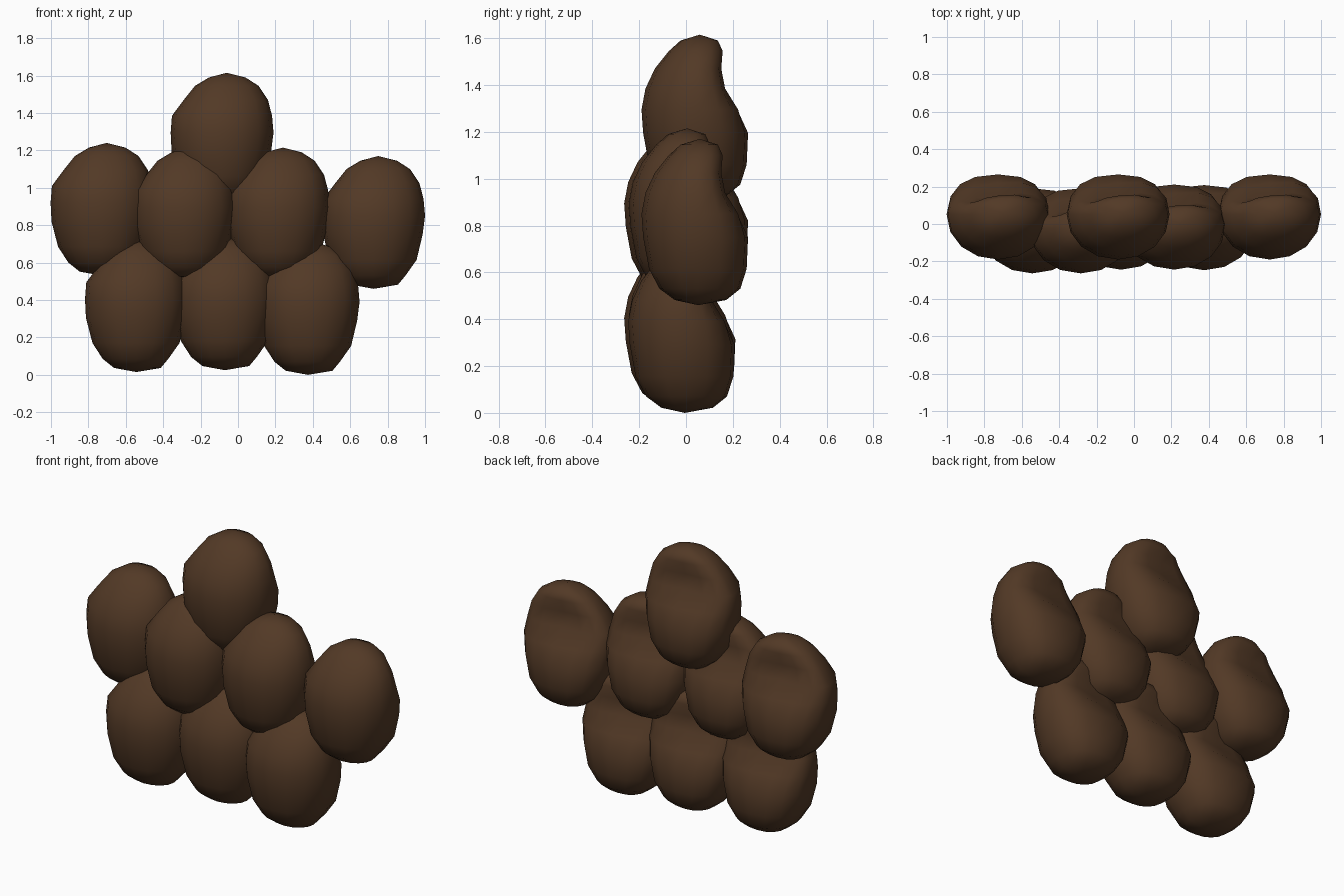
import bpy, bmesh, math

if "Cube" in bpy.data.objects:
    bpy.data.objects.remove(bpy.data.objects["Cube"])

brown = bpy.data.materials.new("dark brown")
brown.diffuse_color = (0.085, 0.041, 0.019, 1)
brown.use_nodes = True
brown.node_tree.nodes["Principled BSDF"].inputs["Base Color"].default_value = brown.diffuse_color

SEG = 16
# Lobe rings, relative to its centre: z, left x, right x, front y, back y
RINGS = [
    (-0.333, -0.12, 0.13, -0.085, 0.135),
    (-0.285, -0.18, 0.17, -0.15, 0.195),
    (-0.20, -0.235, 0.23, -0.195, 0.222),
    (-0.065, -0.27, 0.262, -0.22, 0.228),
    (0.035, -0.275, 0.275, -0.227, 0.185),
    (0.125, -0.268, 0.267, -0.21, 0.13),
    (0.21, -0.205, 0.245, -0.17, 0.115),
    (0.285, -0.145, 0.195, -0.11, 0.12),
    (0.33, -0.07, 0.125, -0.06, 0.10),
]


def signed_pow(v, p):
    return math.copysign(abs(v) ** p, v)


def lobe_mesh():
    """Egg-shaped lobe, rounded in front, dented at the upper back."""
    bm = bmesh.new()
    loops = []
    for z, xl, xr, yf, yb in RINGS:
        mid = 0.015
        loop = []
        for i in range(SEG):
            a = 2 * math.pi * i / SEG
            c, s = math.cos(a), math.sin(a)
            p = 0.82 if s > 0 else 0.97
            x = signed_pow(c, p) * (xr if c > 0 else -xl)
            if s > 0:
                y = mid + abs(s) ** p * (yb - mid)
                # skew the upper rim and press the dent in
                if z > 0:
                    y += 0.1 * x * s
                y -= 0.03 * s * math.exp(-((x + 0.02) / 0.11) ** 2 - ((z - 0.17) / 0.09) ** 2)
            else:
                y = mid - abs(s) ** p * (mid - yf)
            loop.append(bm.verts.new((x, y, z)))
        loops.append(loop)
    for lo, hi in zip(loops, loops[1:]):
        for i in range(SEG):
            j = (i + 1) % SEG
            bm.faces.new((lo[i], lo[j], hi[j], hi[i]))
    bottom = bm.verts.new((0, 0.015, -0.355))
    top = bm.verts.new((0.025, 0.022, 0.355))
    for i in range(SEG):
        j = (i + 1) % SEG
        bm.faces.new((bottom, loops[0][j], loops[0][i]))
        bm.faces.new((top, loops[-1][i], loops[-1][j]))
    bmesh.ops.recalc_face_normals(bm, faces=bm.faces)
    for f in bm.faces:
        f.smooth = True
    me = bpy.data.meshes.new("lobe")
    bm.to_mesh(me)
    bm.free()
    me.materials.append(brown)
    return me


# Placement of the identical lobes
LOBES = {
    "top_lobe": (-0.085, 0.037, 1.26),
    "left_lobe": (-0.727, 0.037, 0.885),
    "right_lobe": (0.725, 0.037, 0.815),
    "middle_left_lobe": (-0.285, -0.037, 0.86),
    "middle_right_lobe": (0.215, -0.017, 0.86),
    "bottom_left_lobe": (-0.543, -0.037, 0.37),
    "bottom_middle_lobe": (-0.07, -0.017, 0.38),
    "bottom_right_lobe": (0.375, -0.02, 0.355),
}
mesh = lobe_mesh()
for name, loc in LOBES.items():
    ob = bpy.data.objects.new(name, mesh)
    ob.location = loc
    bpy.context.collection.objects.link(ob)
